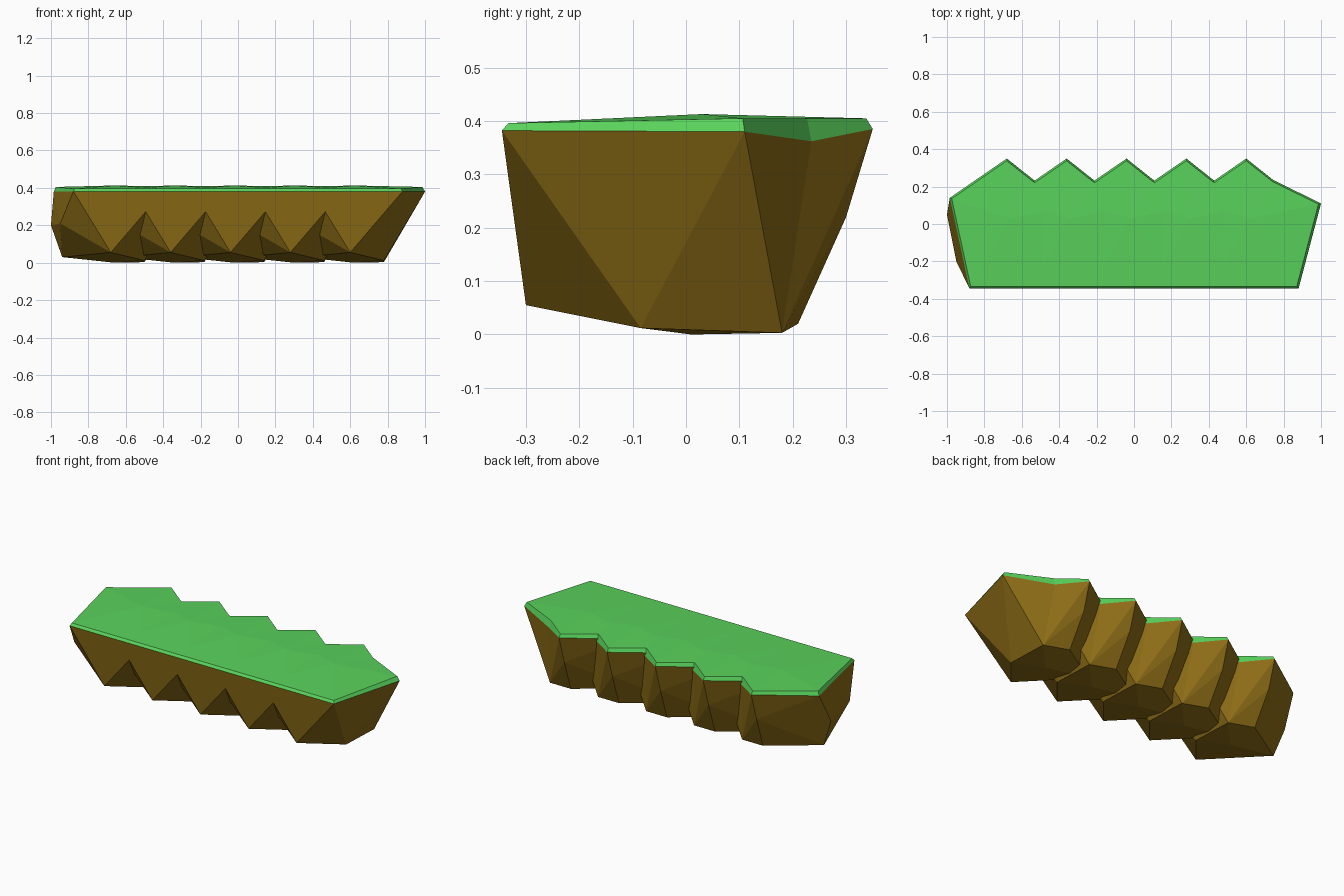
import bpy
import bmesh
from mathutils import Vector

cube = bpy.data.objects.get("Cube")
if cube:
    bpy.data.objects.remove(cube, do_unlink=True)


def make_material(name, color):
    mat = bpy.data.materials.new(name)
    mat.use_nodes = True
    mat.diffuse_color = (*color, 1)
    mat.node_tree.nodes["Principled BSDF"].inputs["Base Color"].default_value = (*color, 1)
    return mat


earth = make_material("brown earth", (0.27, 0.155, 0.008))
grass = make_material("green grass", (0.10, 0.64, 0.105))

# Rim of one chunk: front corners, right tip, back notch, back peak, left tip
FRONT_LEFT, FRONT_RIGHT = Vector((-0.20, -0.345, 0.382)), Vector((0.28, -0.345, 0.382))
RIGHT, NOTCH = Vector((0.40, 0.11, 0.38)), Vector((0.145, 0.235, 0.362))
PEAK, LEFT = Vector((0, 0.35, 0.385)), Vector((-0.305, 0.14, 0.38))
RIM = [FRONT_LEFT, FRONT_RIGHT, RIGHT, NOTCH, PEAK, LEFT]

# Rough corners of the rock below the rim
ROCK = [
    (-0.27, -0.20, 0.21), (0.18, -0.285, 0.295), (0.28, 0, 0.19),
    (0, 0.30, 0.22), (-0.32, 0.05, 0.20),
    (0, -0.30, 0.055), (0.18, -0.085, 0.012), (0.18, 0.18, 0.003),
    (0.02, 0.01, 0), (0.02, 0.21, 0.02), (-0.26, 0.03, 0.03),
]


def finish(bm, name, mat, x):
    bmesh.ops.recalc_face_normals(bm, faces=bm.faces[:])
    mesh = bpy.data.meshes.new(name)
    bm.to_mesh(mesh)
    bm.free()
    mesh.materials.append(mat)
    obj = bpy.data.objects.new(name, mesh)
    obj.location.x = x
    bpy.context.collection.objects.link(obj)


def rock_chunk(name, x):
    """Faceted hull, with the back right rim edge pulled inward."""
    bm = bmesh.new()
    for p in [p for p in RIM if p is not NOTCH] + ROCK:
        bm.verts.new(p)
    hull = bmesh.ops.convex_hull(bm, input=bm.verts[:])
    loose = [v for v in bm.verts if not v.link_faces]
    bmesh.ops.delete(bm, geom=loose, context="VERTS")
    for edge in bm.edges[:]:
        a, b = (v.co for v in edge.verts)
        if min((a - RIGHT).length + (b - PEAK).length,
               (b - RIGHT).length + (a - PEAK).length) < 0.001:
            new = bmesh.utils.edge_split(edge, edge.verts[0], 0.5)[1]
            new.co = NOTCH
            break
    bmesh.ops.triangulate(bm, faces=bm.faces[:])
    finish(bm, name, earth, x)


def grass_cap(name, x):
    """Chamfered turf slab rising to a low point in the middle."""
    bm = bmesh.new()
    lower = [bm.verts.new(p) for p in RIM]
    upper = [bm.verts.new((p.x * 0.965, p.y * 0.965, 0.396 if p.y < 0 else 0.405))
             for p in RIM]
    top = bm.verts.new((0.02, 0.03, 0.413))
    for i in range(len(RIM)):
        j = (i + 1) % len(RIM)
        bm.faces.new((lower[i], lower[j], upper[j], upper[i]))
        bm.faces.new((upper[i], upper[j], top))
    bm.faces.new(lower[::-1])
    finish(bm, name, grass, x)


# Five overlapping chunks in a row
for n in range(5):
    x = -0.68 + 0.32 * n
    rock_chunk(f"rock_chunk_{n + 1}", x)
    grass_cap(f"grass_cap_{n + 1}", x)
